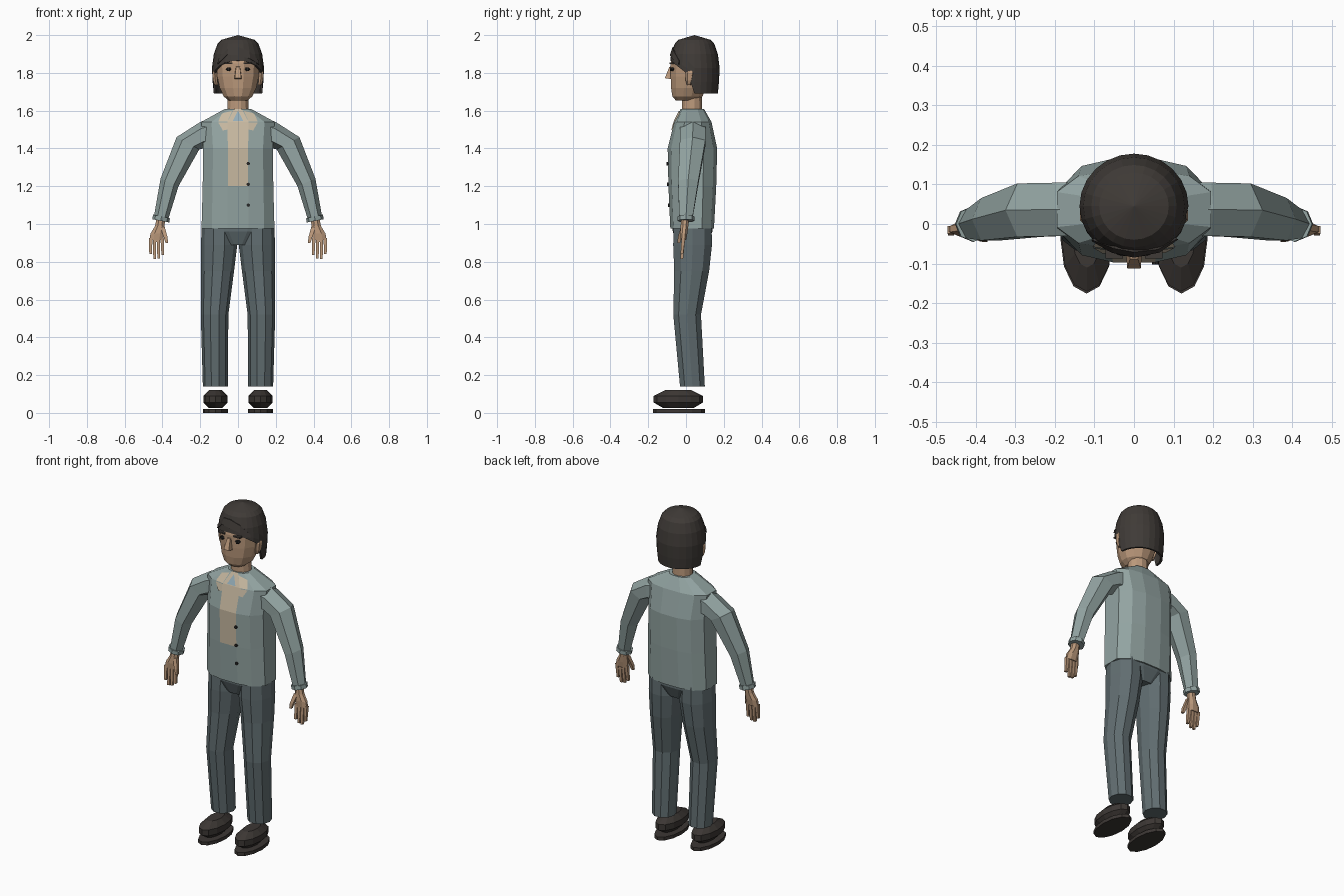
import bpy, bmesh, math
from mathutils import Vector
from mathutils.bvhtree import BVHTree

if "Cube" in bpy.data.objects:
    bpy.data.objects.remove(bpy.data.objects["Cube"])


def mat(name, r, g, b):
    m = bpy.data.materials.new(name)
    m.diffuse_color = (r, g, b, 1)
    m.use_nodes = True
    m.node_tree.nodes["Principled BSDF"].inputs["Base Color"].default_value = m.diffuse_color
    return m


JACKET = mat("jacket_grey_green", 0.29, 0.37, 0.36)
PANTS = mat("trouser_slate", 0.12, 0.155, 0.165)
SKIN = mat("skin_tan", 0.50, 0.32, 0.20)
HAIR = mat("hair_dark", 0.05, 0.043, 0.038)
SHOE = mat("shoe_dark", 0.045, 0.038, 0.034)
SHIRT = mat("shirt_beige", 0.58, 0.49, 0.36)
TIE = mat("tie_blue", 0.30, 0.42, 0.48)
DARK = mat("eye_dark", 0.02, 0.02, 0.02)


def finish(name, bm, *mats):
    bmesh.ops.recalc_face_normals(bm, faces=bm.faces)
    me = bpy.data.meshes.new(name)
    bm.to_mesh(me)
    bm.free()
    for m in mats:
        me.materials.append(m)
    ob = bpy.data.objects.new(name, me)
    bpy.context.collection.objects.link(ob)
    return ob


def loft(name, rings, *mats):
    """Skin a list of equal-length point rings and cap both ends."""
    bm = bmesh.new()
    vs = [[bm.verts.new(p) for p in r] for r in rings]
    n = len(vs[0])
    for a, b in zip(vs, vs[1:]):
        for i in range(n):
            bm.faces.new((a[i], a[(i + 1) % n], b[(i + 1) % n], b[i]))
    bm.faces.new(vs[0])
    bm.faces.new(vs[-1])
    return finish(name, bm, *mats)


def oval(n, z, xc, hx, yc, hy, off=0.5):
    return [(xc + hx * math.cos((i + off) * math.tau / n),
             yc + hy * math.sin((i + off) * math.tau / n), z) for i in range(n)]


# Twelve-point torso outline, as fractions of half width and half depth
half = [(0.29, -1), (0.72, -0.86), (1, -0.45), (1, 0.45), (0.72, 0.86), (0.29, 1)]
outline = half + [(-x, y) for x, y in reversed(half)]


def torso_ring(z, hx, y0, y1):
    return [(x * hx, (y0 + y1) / 2 + y * (y1 - y0) / 2, z) for x, y in outline]


# Jacket body, with the front middle panel showing the shirt
jacket = loft("jacket_body", [
    torso_ring(0.975, 0.193, -0.083, 0.148), torso_ring(1.2, 0.187, -0.093, 0.16),
    torso_ring(1.4, 0.184, -0.097, 0.165), torso_ring(1.54, 0.195, -0.062, 0.135),
    torso_ring(1.61, 0.068, -0.028, 0.095)], JACKET, SHIRT)
for f in jacket.data.polygons:
    if f.normal.y < -0.3 and abs(f.center.x) < 0.02 and f.center.z > 1.2:
        f.material_index = 1

# Collar flaps, tie and buttons lie on the jacket front
surface = BVHTree.FromPolygons([v.co for v in jacket.data.vertices],
                               [p.vertices[:] for p in jacket.data.polygons])


def on_front(x, z, off=0.005):
    return surface.ray_cast(Vector((x, -1, z)), Vector((0, 1, 0)))[0] + Vector((0, -off, 0))


def plate(name, polys, m):
    bm = bmesh.new()
    for poly in polys:
        front = [bm.verts.new(on_front(x, z)) for x, z in poly]
        bm.faces.new(front)
    return finish(name, bm, m)


for s, side in ((1, "left"), (-1, "right")):
    plate(side + "_collar", [
        [(s * .03, 1.60), (s * .056, 1.542), (s * .105, 1.542), (s * .085, 1.585)],
        [(s * .03, 1.538), (s * .056, 1.538), (s * .055, 1.50)],
        [(s * .056, 1.538), (s * .105, 1.538), (s * .08, 1.495), (s * .055, 1.50)]], SHIRT)
plate("tie", [[(0, 1.60), (-0.028, 1.545), (0.028, 1.545)]], TIE)
for z in (1.32, 1.21, 1.10):
    p = on_front(0.054, z, 0.0)
    loft("button", [[(p.x + .009 * math.cos(a), p.y + d, z + .009 * math.sin(a))
                     for a in [i * math.tau / 8 for i in range(8)]] for d in (-.007, .004)], DARK)

# Pelvis between the legs
loft("pelvis", [torso_ring(1.0, 0.18, -0.072, 0.14), torso_ring(0.96, 0.17, -0.07, 0.14),
                torso_ring(0.89, 0.07, -0.045, 0.11)], PANTS)


def arm_ring(outer, inner, yc, hy, n=6):
    o, i = Vector((outer[0], 0, outer[1])), Vector((inner[0], 0, inner[1]))
    mid, h = (o + i) / 2, (o - i) / 2
    return [mid + h * math.cos(k * math.tau / n) + Vector((0, yc + hy * math.sin(k * math.tau / n), 0))
            for k in range(n)]


def bar(name, a, b, ra, rb, m):
    """Tapered square bar standing between two points."""
    return loft(name, [[(p[0] + x * r, p[1] + y * r, p[2]) for x, y in
                        ((1, 1), (-1, 1), (-1, -1), (1, -1))] for p, r in ((a, ra), (b, rb))], m)


for s, side in ((1, "left"), (-1, "right")):
    def flip(rings):
        return [[(s * p[0], p[1], p[2]) for p in r] for r in rings]

    # Sleeve and cuff
    loft(side + "_sleeve", flip([
        arm_ring((.16, 1.555), (.16, 1.40), .037, .078),
        arm_ring((.20, 1.54), (.183, 1.40), .037, .078),
        arm_ring((.325, 1.46), (.205, 1.395), .035, .078),
        arm_ring((.41, 1.24), (.315, 1.20), .012, .062),
        arm_ring((.445, 1.04), (.368, 1.03), .0, .041)]), JACKET)
    loft(side + "_cuff", flip([arm_ring((.45, 1.05), (.36, 1.03), .0, .045, 8),
                               arm_ring((.453, 1.025), (.364, 1.008), .0, .045, 8)]), JACKET)
    # Hand: palm, four fingers and thumb
    loft(side + "_palm", flip([
        oval(8, 1.03, .408, .025, -.005, .022), oval(8, .99, .414, .027, -.008, .022),
        oval(8, .95, .427, .039, -.012, .021), oval(8, .915, .432, .040, -.014, .016)]), SKIN)
    for k, tip in enumerate((.835, .818, .815, .84)):
        x = .401 + k * .0205
        bar(side + "_finger", (s * x, -.014, .925), (s * (x - .003 + k * .001), -.022, tip), .0095, .007, SKIN)
    bar(side + "_thumb", (s * .40, -.015, .985), (s * .383, -.033, .93), .012, .010, SKIN)
    bar(side + "_thumb_tip", (s * .383, -.033, .93), (s * .377, -.038, .90), .010, .007, SKIN)

    # Trouser leg
    loft(side + "_trouser_leg", flip([
        oval(10, 1.0, .1, .092, .035, .105, 0), oval(10, .89, .1, .096, .035, .108, 0),
        oval(10, .75, .108, .087, .03, .097, 0), oval(10, .52, .124, .073, .006, .077, 0),
        oval(10, .14, .12, .066, .034, .069, 0)]), PANTS)

    # Shoe and its sole
    loft(side + "_shoe", flip([
        oval(12, .025, .119, .035, -.04, .08, 0), oval(12, .055, .119, .064, -.041, .13, 0),
        oval(12, .09, .119, .064, -.041, .13, 0), oval(12, .12, .119, .035, -.04, .07, 0)]), SHOE)
    loft(side + "_sole", flip([oval(12, 0, .12, .066, -.038, .138, 0),
                               oval(12, .02, .12, .066, -.038, .138, 0)]), SHOE)

    # Ear, eye and eyebrow
    loft(side + "_ear", flip([oval(6, 1.735, .115, .010, .015, .010), oval(6, 1.76, .120, .014, .018, .020),
                              oval(6, 1.80, .124, .014, .022, .026), oval(6, 1.82, .122, .008, .022, .014)]), SKIN)
    loft(side + "_eye", flip([oval(8, z, .05, w, -.072, .013) for z, w in
                              ((1.811, .008), (1.82, .017), (1.829, .008))]), DARK)
    loft(side + "_eyebrow", flip([[(x, y, 1.848 + z) for y, z in ((-.087, 0), (-.087, .008), (-.06, .008), (-.06, 0))]
                                  for x in (.028, .072)]), HAIR)

# Neck and head
loft("neck", [oval(12, 1.57, 0, .06, .032, .056), oval(12, 1.69, 0, .055, .032, .053)], SKIN)
loft("head", [oval(12, z, 0, hx, (y0 + y1) / 2, (y1 - y0) / 2) for z, hx, y0, y1 in (
    (1.653, .05, -.055, .06), (1.675, .078, -.075, .09), (1.72, .10, -.082, .11),
    (1.78, .114, -.085, .135), (1.85, .12, -.085, .15), (1.91, .112, -.07, .15))], SKIN)
# Nose wedge
loft("nose", [[(-.021, -.07, 1.765), (.021, -.07, 1.765), (.017, -.112, 1.772), (-.017, -.112, 1.772)],
              [(-.012, -.07, 1.835), (.012, -.07, 1.835), (.010, -.088, 1.832), (-.010, -.088, 1.832)]], SKIN)

# Hair cap: fringe high at the front, falling low behind the ears
PROFILE = ((1.69, .128), (1.76, .135), (1.83, .138), (1.90, .128), (1.955, .108), (1.975, .088))


def hair_radius(z):
    for (z0, r0), (z1, r1) in zip(PROFILE, PROFILE[1:]):
        if z <= z1:
            return r0 + (r1 - r0) * (z - z0) / (z1 - z0)
    return PROFILE[-1][1]


def hair_point(deg, z, extra=0.0):
    a, r = math.radians(deg), hair_radius(z) + extra
    return (r * math.sin(a), .045 - r * .965 * math.cos(a), z)


bm = bmesh.new()
cols = []
for k in range(24):
    deg = k * 15
    front = min(deg, 360 - deg)
    low = 1.865 - .075 * (front / 75) ** 2 if front < 80 else 1.69
    zs = [1.975, 1.955, 1.90] + [1.90 + (low - 1.90) * t for t in (.35, .7, 1)]
    cols.append([bm.verts.new(hair_point(deg, z)) for z in zs])
apex = bm.verts.new((0, .045, 2.0))
for a, b in zip(cols, cols[1:] + cols[:1]):
    bm.faces.new((apex, a[0], b[0]))
    for i in range(5):
        bm.faces.new((a[i], a[i + 1], b[i + 1], b[i]))
hair = finish("hair", bm, HAIR)
sol = hair.modifiers.new("thickness", 'SOLIDIFY')
sol.thickness = .012

# Swept fringe lock
loft("fringe_lock", [[hair_point(d, z + h, e) for h, e in ((-w, -.01), (-w, .006), (w, .006), (w, -.01))]
                     for d, z, w in ((-50, 1.86, .012), (-25, 1.915, .018), (0, 1.915, .022),
                                     (28, 1.895, .020), (52, 1.855, .010))], HAIR)
